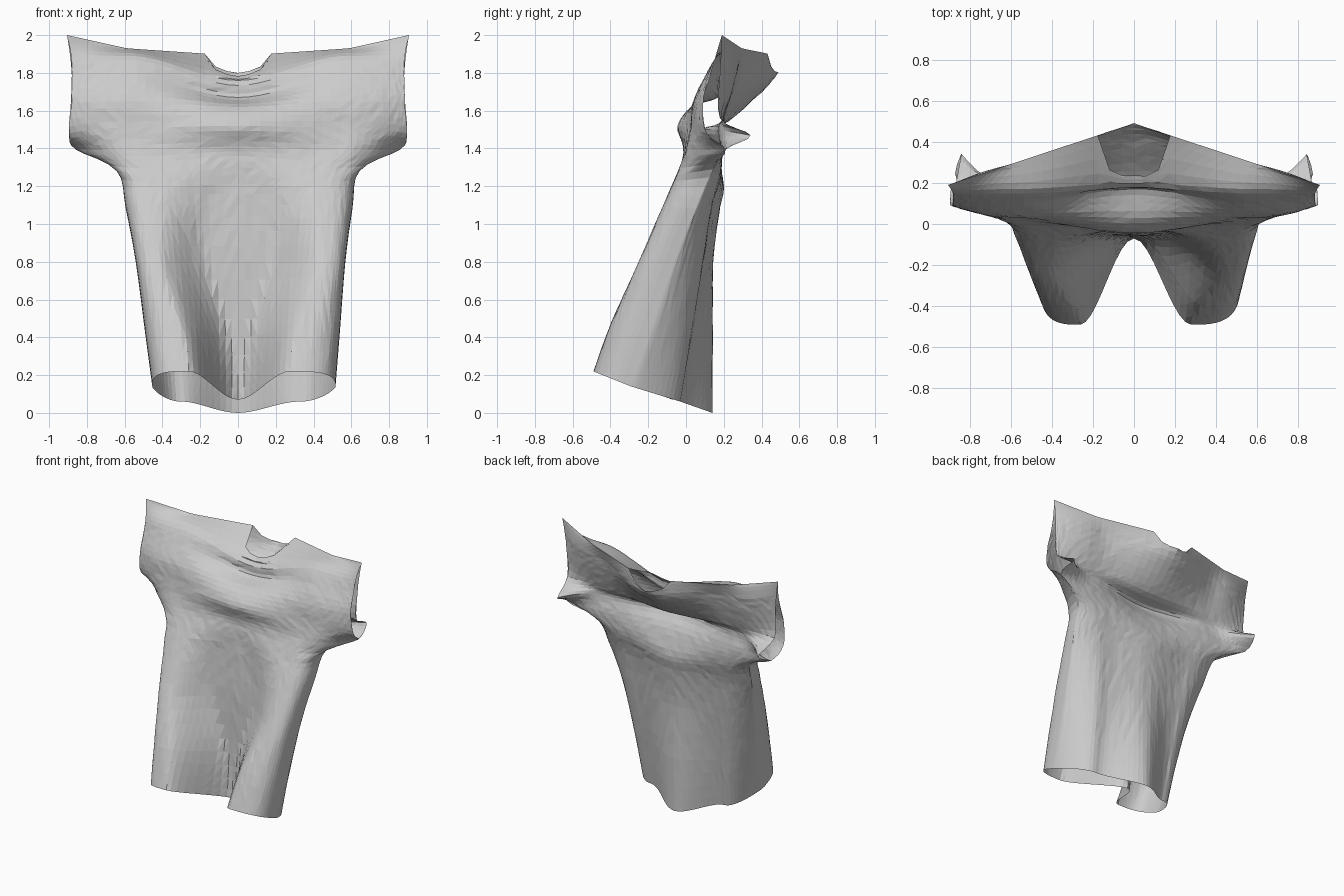
import bpy
import bmesh
import math
import random

random.seed(4)

cube = bpy.data.objects.get("Cube")
if cube:
    bpy.data.objects.remove(cube, do_unlink=True)

COLUMNS = 24      # columns from the centre line to each side
STEPS = 4         # rows between two key rows
NECK = 0.17       # half width of the neck opening
LAST = 10         # number of the shoulder row

# Seam from hem to underarm, cuff and shoulder tip: half width, y, z
side_seam = [(.485, -.29, .14), (.515, -.19, .42), (.555, -.06, .8), (.6, .05, 1.08),
             (.645, .14, 1.29), (.86, .21, 1.395)]
shoulder_tip = [(.905, .19, 2)]
front_side = side_seam + [(.895, .11, 1.48), (.885, .09, 1.64), (.88, .13, 1.79),
                          (.885, .16, 1.9)] + shoulder_tip
back_side = side_seam + [(.84, .34, 1.47), (.87, .18, 1.56), (.88, .18, 1.79),
                         (.89, .185, 1.9)] + shoulder_tip

# Each sheet from hem to shoulder: centre y, z, fold y, z,
# and where the fold starts and peaks between centre and side
front_rows = [(-.07, .07, -.49, .22, 0, .56), (-.06, .4, -.395, .48, .06, .64),
              (-.055, .8, -.25, .8, .25, .78), (-.035, 1.1, -.12, 1.1, .2, .72),
              (-.02, 1.3, -.05, 1.26, 0, .65), (-.015, 1.41, 0, 1.39, 0, .65),
              (-.045, 1.52, .025, 1.51, 0, .65), (.03, 1.62, .04, 1.65, 0, .65),
              (.17, 1.67, .1, 1.78, 0, .65), (.2, 1.76, .17, 1.89, 0, .65),
              (.49, 1.89, .295, 1.93, 0, .65)]
back_rows = [(.14, 0, -.03, .06, 0, .65), (.142, .4, .03, .42, 0, .65),
             (.145, .8, .09, .8, 0, .65), (.175, 1.05, .135, 1.08, 0, .65),
             (.2, 1.2, .18, 1.24, 0, .65), (.155, 1.38, .19, 1.38, 0, .65),
             (.09, 1.5, .17, 1.5, 0, .65), (.22, 1.54, .2, 1.57, 0, .65),
             (.37, 1.67, .25, 1.72, 0, .65), (.455, 1.76, .275, 1.83, 0, .65),
             (.49, 1.89, .295, 1.93, 0, .65)]


def clamp(value):
    return max(0, min(1, value))


def spline(keys, r):
    """Smooth curve through the key rows at row position r."""
    last = len(keys) - 1
    i = min(int(r), last - 1)
    t = r - i
    a, b, c, d = (keys[max(0, min(last, i + k))] for k in (-1, 0, 1, 2))
    return [q + t / 2 * (s - p + t * (2 * p - 5 * q + 4 * s - u + t * (3 * (q - s) + u - p)))
            for p, q, s, u in zip(a, b, c, d)]


def across(centre, fold, side, s, start, peak, roundness, softness):
    """Value at s, from the centre line (0) through the fold to the side (1)."""
    if s < peak:
        t = clamp((s - start) / (peak - start))
        t += softness * (t * t * (3 - 2 * t) - t)
        return centre + (fold - centre) * t
    t = clamp((s - peak) / (1 - peak))
    bend = 1 - (1 - t ** 3) ** (1 / 3)
    return fold + (side - fold) * (roundness * bend + (1 - roundness) * t ** (1 + softness))


def sheet_point(rows, sides, r, column, fullness, neck_y, neck_z):
    cy, cz, fy, fz, start, peak = spline(rows, r)
    width, sy, sz = spline(sides, r)
    s = math.sin(math.pi / 2 * abs(column) / COLUMNS)
    # Full folds on the body, flat cloth in the sleeves, a straight shoulder seam
    shape = s, start, peak, fullness * clamp(5 - r), clamp(LAST - r)
    x = math.copysign(width * s, column)
    y = across(cy, fy, sy, *shape)
    z = across(cz, fz, sz, *shape)
    # Scoop out the neckline along the top rows
    scoop = math.sqrt(max(0, 1 - (x / NECK) ** 2)) * clamp(r - LAST + 1)
    # The hem hangs a little off centre
    x += .035 * s * s * max(0, 1 - z / 1.3)
    return x, y + neck_y * scoop, z + neck_z * scoop


def add_sheet(bm, *shape_rows, **cut):
    grid = [[bm.verts.new(sheet_point(*shape_rows, j / STEPS, i, **cut))
             for i in range(-COLUMNS, COLUMNS + 1)] for j in range(LAST * STEPS + 1)]
    for low, high in zip(grid, grid[1:]):
        for i in range(2 * COLUMNS):
            bm.faces.new((low[i], low[i + 1], high[i + 1], high[i]))


# Front and back sheets, sewn at sides, underarms and shoulders
bm = bmesh.new()
add_sheet(bm, front_rows, front_side, fullness=1, neck_y=-.26, neck_z=-.11)
add_sheet(bm, back_rows, back_side, fullness=.2, neck_y=0, neck_z=-.09)
bmesh.ops.remove_doubles(bm, verts=bm.verts, dist=.0005)

# Small creases in the cloth
for v in bm.verts:
    if .3 < v.co.z < 1.85:
        v.co.y += random.uniform(-.002, .002)
bmesh.ops.triangulate(bm, faces=bm.faces, quad_method='SHORT_EDGE')
bmesh.ops.recalc_face_normals(bm, faces=bm.faces)

mesh = bpy.data.meshes.new("shirt")
bm.to_mesh(mesh)
bm.free()
shirt = bpy.data.objects.new("shirt", mesh)
bpy.context.collection.objects.link(shirt)

# Plain grey cloth
grey = (.6, .6, .6, 1)
cloth = bpy.data.materials.new("grey_cloth")
cloth.use_nodes = True
cloth.diffuse_color = grey
cloth.node_tree.nodes["Principled BSDF"].inputs["Base Color"].default_value = grey
mesh.materials.append(cloth)
